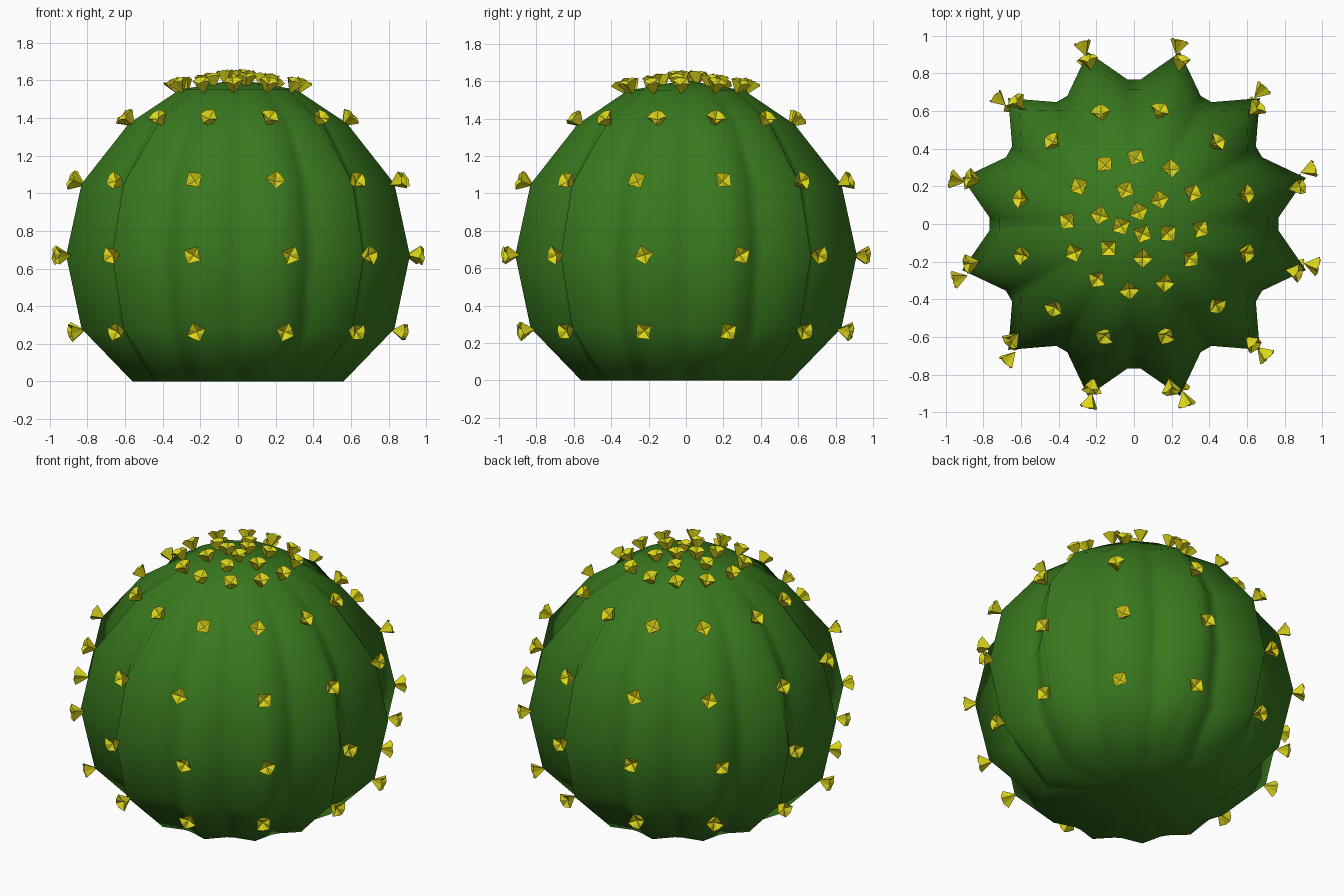
import bpy, bmesh, math, random
from mathutils import Vector, Matrix

if "Cube" in bpy.data.objects:
    bpy.data.objects.remove(bpy.data.objects["Cube"])

random.seed(4)
RIBS = 12


def material(name, rgb):
    m = bpy.data.materials.new(name)
    m.diffuse_color = (*rgb, 1)
    m.use_nodes = True
    m.node_tree.nodes["Principled BSDF"].inputs["Base Color"].default_value = m.diffuse_color
    return m


def finish(bm, name, mat, smooth):
    bmesh.ops.recalc_face_normals(bm, faces=bm.faces)
    for f in bm.faces:
        f.smooth = smooth
    me = bpy.data.meshes.new(name)
    bm.to_mesh(me)
    bm.free()
    me.materials.append(mat)
    ob = bpy.data.objects.new(name, me)
    bpy.context.collection.objects.link(ob)
    return ob


green = material("cactus_green", (0.04, 0.19, 0.013))
yellow = material("spine_yellow", (0.72, 0.68, 0.01))

# Ribbed body: ridge radius, height, valley/ridge ratio
profile = [(0.58, 0.0, 0.90), (0.86, 0.28, 0.83), (0.945, 0.67, 0.812),
           (0.86, 1.05, 0.83), (0.60, 1.37, 0.89), (0.32, 1.55, 0.97)]
bm = bmesh.new()
rings = []
for r, z, k in profile:
    ring = []
    for i in range(RIBS):
        for off, s in ((0, 1), (12.5, k), (17.5, k)):
            a = math.radians(15 + 30 * i + off)
            ring.append(bm.verts.new((r * s * math.cos(a), r * s * math.sin(a), z)))
    rings.append(ring)
n = RIBS * 3
for lo, hi in zip(rings, rings[1:]):
    for i in range(n):
        j = (i + 1) % n
        bm.faces.new((lo[i], lo[j], hi[j], hi[i]))
tip = bm.verts.new((0, 0, 1.605))
base = bm.verts.new((0, 0, 0))
for i in range(n):
    j = (i + 1) % n
    bm.faces.new((rings[-1][i], rings[-1][j], tip))
    bm.faces.new((rings[0][j], rings[0][i], base))
finish(bm, "cactus_body", green, True)


# Spine tufts: small flaring four-pointed cups
def tuft(bm, pos, normal):
    rot = Vector(normal).to_track_quat('Z', 'Y').to_matrix().to_4x4()
    m = Matrix.Translation(pos) @ rot @ Matrix.Rotation(random.uniform(0, 6.28), 4, 'Z')
    root = bm.verts.new(m @ Vector((0, 0, -0.02)))
    mid = bm.verts.new(m @ Vector((0, 0, 0.035)))
    rim = []
    for i in range(8):
        a = i * math.pi / 4
        r, h = ((0.055, 0.055), (0.038, 0.066))[i % 2]
        rim.append(bm.verts.new(m @ Vector((r * math.cos(a), r * math.sin(a), h))))
    for i in range(8):
        j = (i + 1) % 8
        bm.faces.new((root, rim[j], rim[i]))
        bm.faces.new((mid, rim[i], rim[j]))


bm = bmesh.new()
# radius, height, outward tilt of the normal, first angle, count
tuft_rings = [(0.86, 0.27, -8, 15, 12), (0.945, 0.67, 0, 16, 12),
              (0.86, 1.05, 22, 14, 12), (0.585, 1.37, 45, 16, 12),
              (0.33, 1.545, 65, -3, 12), (0.175, 1.57, 78, -15, 6),
              (0.065, 1.59, 85, 70, 3)]
for r, z, tilt, start, count in tuft_rings:
    t = math.radians(tilt)
    for i in range(count):
        a = math.radians(start + 360 / count * i + random.uniform(-1.5, 1.5))
        c, s = math.cos(a), math.sin(a)
        tuft(bm, (r * c, r * s, z), (c * math.cos(t), s * math.cos(t), math.sin(t)))
finish(bm, "spine_tufts", yellow, False)
